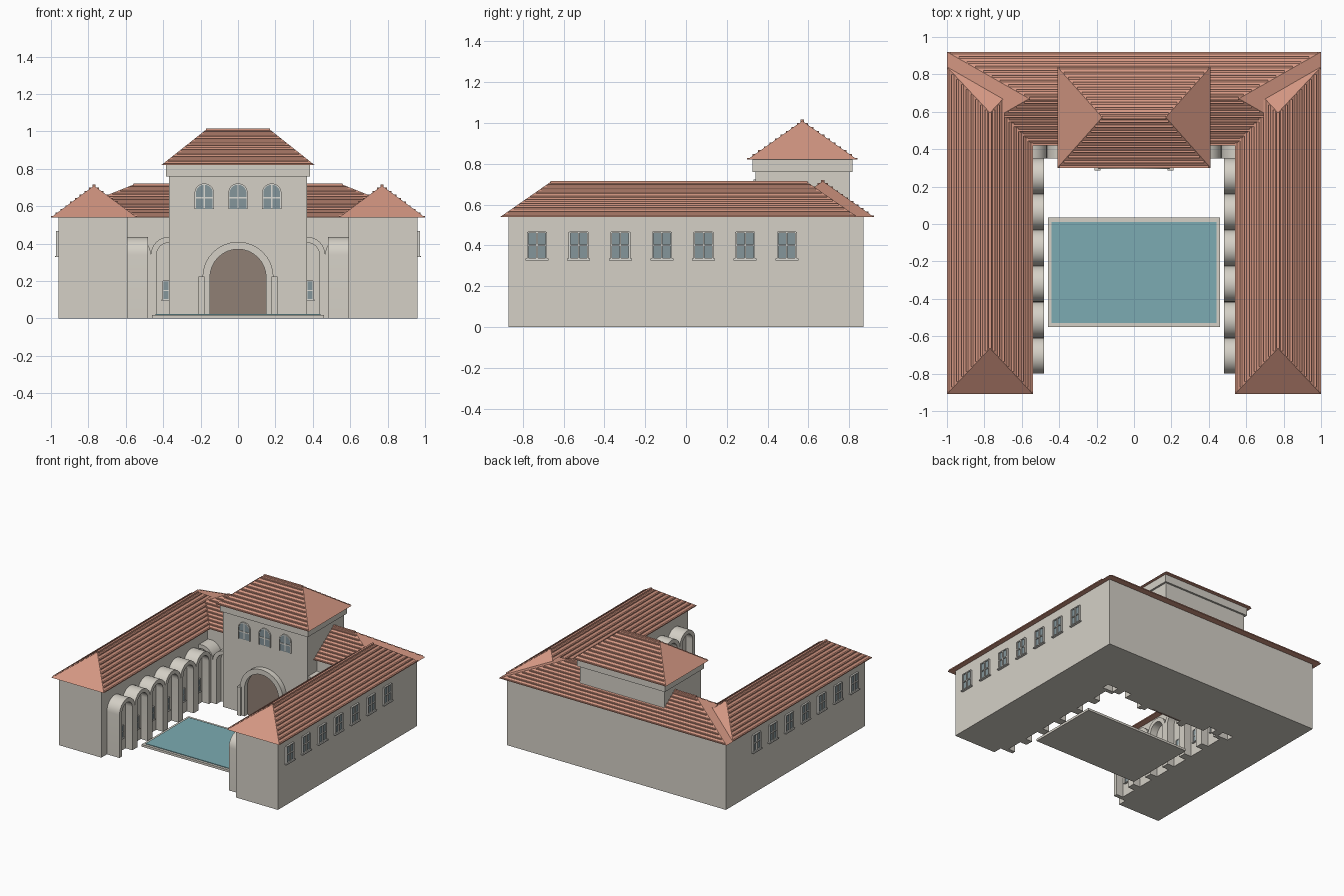
import bpy, bmesh
from math import pi, cos, sin
from mathutils import Matrix, Vector

cube = bpy.data.objects.get("Cube")
if cube:
    bpy.data.objects.remove(cube, do_unlink=True)


def material(name, r, g, b):
    m = bpy.data.materials.new(name)
    m.use_nodes = True
    m.diffuse_color = (r, g, b, 1)
    m.node_tree.nodes["Principled BSDF"].inputs["Base Color"].default_value = (r, g, b, 1)
    return m


STUCCO = material("pale stucco", .66, .63, .565)
TILE = material("terracotta tile", .66, .31, .225)
WATER = material("pool water", .2, .41, .445)
DOOR = material("brown wood", .28, .215, .178)
GLASS = material("grey blue glass", .235, .305, .33)
FRAME = material("light frame", .72, .71, .66)


class Part:
    """Collects boxes and prisms into one object; the frame's outward side is local -y."""

    def __init__(self, name, mat):
        self.name, self.mat, self.bm = name, mat, bmesh.new()

    def prism(self, pts, d0, d1, frame=Matrix()):
        # outline in local x/z, from depth d0 outwards to d1
        vs = [self.bm.verts.new(frame @ Vector((u, -d0, z))) for u, z in pts]
        face = self.bm.faces.new(vs)
        new = bmesh.ops.extrude_face_region(self.bm, geom=[face])["geom"]
        move = frame.to_3x3() @ Vector((0, d0 - d1, 0))
        bmesh.ops.translate(self.bm, vec=move,
                            verts=[g for g in new if isinstance(g, bmesh.types.BMVert)])

    def box(self, x0, x1, y0, y1, z0, z1, frame=Matrix()):
        self.prism([(x0, z0), (x1, z0), (x1, z1), (x0, z1)], -y1, -y0, frame)

    def finish(self, smooth=False):
        bmesh.ops.recalc_face_normals(self.bm, faces=self.bm.faces)
        me = bpy.data.meshes.new(self.name)
        self.bm.to_mesh(me)
        self.bm.free()
        me.materials.append(self.mat)
        ob = bpy.data.objects.new(self.name, me)
        bpy.context.collection.objects.link(ob)
        if smooth:
            bpy.ops.object.select_all(action="DESELECT")
            ob.select_set(True)
            bpy.context.view_layer.objects.active = ob
            bpy.ops.object.shade_smooth_by_angle(angle=pi / 6)


def facing(x, y, turn=0):
    return Matrix.Translation((x, y, 0)) @ Matrix.Rotation(turn, 4, "Z")


def arc(r, spring, n=16):
    return [(r * cos(pi * i / n), spring + r * sin(pi * i / n)) for i in range(n + 1)]


def arch(r, spring, base=0):
    return [(-r, base), (r, base)] + arc(r, spring)


def arch_ring(r_out, r_in, spring, base=0):
    inner = [(-r_in, base)] + arc(r_in, spring)[::-1] + [(r_in, base)]
    return [(r_out, base)] + arc(r_out, spring) + [(-r_out, base)] + inner


def hip_roof(name, half_len, half_wid, ridge, z0, z1, rows, frame):
    # hipped body with the ridge along local x, plus overlapping tile courses
    p = Part(name, TILE)
    corners = [(-1, -1), (1, -1), (1, 1), (-1, 1)]
    low = [p.bm.verts.new(frame @ Vector((sx * half_len, sy * half_wid, z0))) for sx, sy in corners]
    left, right = [p.bm.verts.new(frame @ Vector((s * ridge, 0, z1))) for s in (-1, 1)]
    a, b, c, d = low
    for f in ((d, c, b, a), (a, b, right, left), (c, d, left, right), (b, c, right), (d, a, left)):
        p.bm.faces.new(f)
    for i in range(rows):
        t0, t1 = i / rows, (i + .45) / rows
        w = half_wid * (1 - t0)
        length = half_len + (ridge - half_len) * t1
        rise = z1 - z0
        p.box(-length, length, -w, w, z0 + rise * t0, z0 + rise * t1, frame)
    # ridge cap
    p.box(-ridge, ridge, -.008, .008, z1 - .01, z1 + .006, frame)
    p.finish()


# Walls of the two wings, rear range and tower
for side, name in ((1, "left_wing"), (-1, "right_wing")):
    p = Part(name + "_walls", STUCCO)
    x0, x1 = sorted((side * .59, side * .96))
    p.box(x0, x1, -.87, .87, 0, .54)
    p.finish()
    hip_roof(name + "_roof", .875, .23, .63, .54, .71, 9, facing(side * .77, -.035, pi / 2))

p = Part("rear_range_walls", STUCCO)
p.box(-.9, .9, .46, .87, 0, .539)
p.finish()
hip_roof("rear_range_roof", 1, .25, .56, .54, .715, 10, facing(0, .67))

p = Part("tower_walls", STUCCO)
p.box(-.37, .37, .34, .8, 0, .76)
p.finish()
p = Part("tower_cornice", STUCCO)
p.box(-.385, .385, .325, .815, .76, .82)
p.finish()
hip_roof("tower_roof", .41, .27, .17, .82, 1.01, 10, facing(0, .57))

# Entrance arch with stepped piers
front = facing(0, .34)
p = Part("entrance_door", DOOR)
p.prism(arch(.152, .22), -.01, .008, front)
p.finish()
p = Part("entrance_surround", STUCCO)
p.prism(arch_ring(.19, .15, .22), 0, .045, front)
for s in (-1, 1):
    x0, x1 = sorted((s * .178, s * .21))
    p.box(x0, x1, -.055, 0, 0, .225, front)
p.finish(True)

# Arched tower windows
glass, bars = Part("tower_window_glass", GLASS), Part("tower_window_frames", FRAME)
for x in (-.18, 0, .18):
    f = facing(x, .34)
    glass.prism(arch(.05, .67, .585), 0, .006, f)
    bars.prism(arch_ring(.052, .045, .67, .585), 0, .01, f)
    bars.box(-.004, .004, -.01, 0, .585, .718, f)
    bars.box(-.046, .046, -.01, 0, .641, .65, f)
glass.finish()
bars.finish()


def window(glass, bars, f, half, z0, z1, depth=.014):
    glass.box(-half, half, -.005, 0, z0, z1, f)
    t = half * .17
    for u in (-half, 0, half):
        bars.box(u - t / 2, u + t / 2, -depth, 0, z0, z1, f)
    for z in (z0, (z0 + z1) / 2, z1):
        bars.box(-half, half, -depth * .9, 0, z - t / 2, z + t / 2, f)
    bars.box(-half * 1.25, half * 1.25, -depth * 1.4, 0, z0 - t, z0, f)


# Square windows along the outer wing walls
glass, bars = Part("wing_window_glass", GLASS), Part("wing_window_frames", FRAME)
for s in (-1, 1):
    for i in range(7):
        window(glass, bars, facing(s * .96, -.73 + .204 * i, s * pi / 2), .045, .335, .465)
glass.finish()
bars.finish()

# Courtyard arcades: vaulted bays with shallow niches
BAY = .192
arcade = Part("courtyard_arcade", STUCCO)
glass, bars = Part("arcade_window_glass", GLASS), Part("arcade_window_frames", FRAME)
for s in (-1, 1):
    frames = [facing(s * .59, -.704 + BAY * i, -s * pi / 2) for i in range(6)]
    frames += [facing(s * x, .46) for x in (.37, .37 + BAY)]
    for f in frames:
        arcade.prism(arch(BAY / 2, .34), 0, .05, f)
        arcade.prism(arch_ring(BAY / 2, .065, .34), .05, .11, f)
        window(glass, bars, f @ Matrix.Translation((0, -.05, 0)), .032, .1, .2, .01)
arcade.finish(True)
glass.finish()
bars.finish()

# Pool
p = Part("pool_rim", STUCCO)
p.box(-.46, .46, -.55, .035, 0, .018)
p.finish()
p = Part("pool_water", WATER)
p.box(-.44, .44, -.53, .012, .015, .023)
p.finish()
